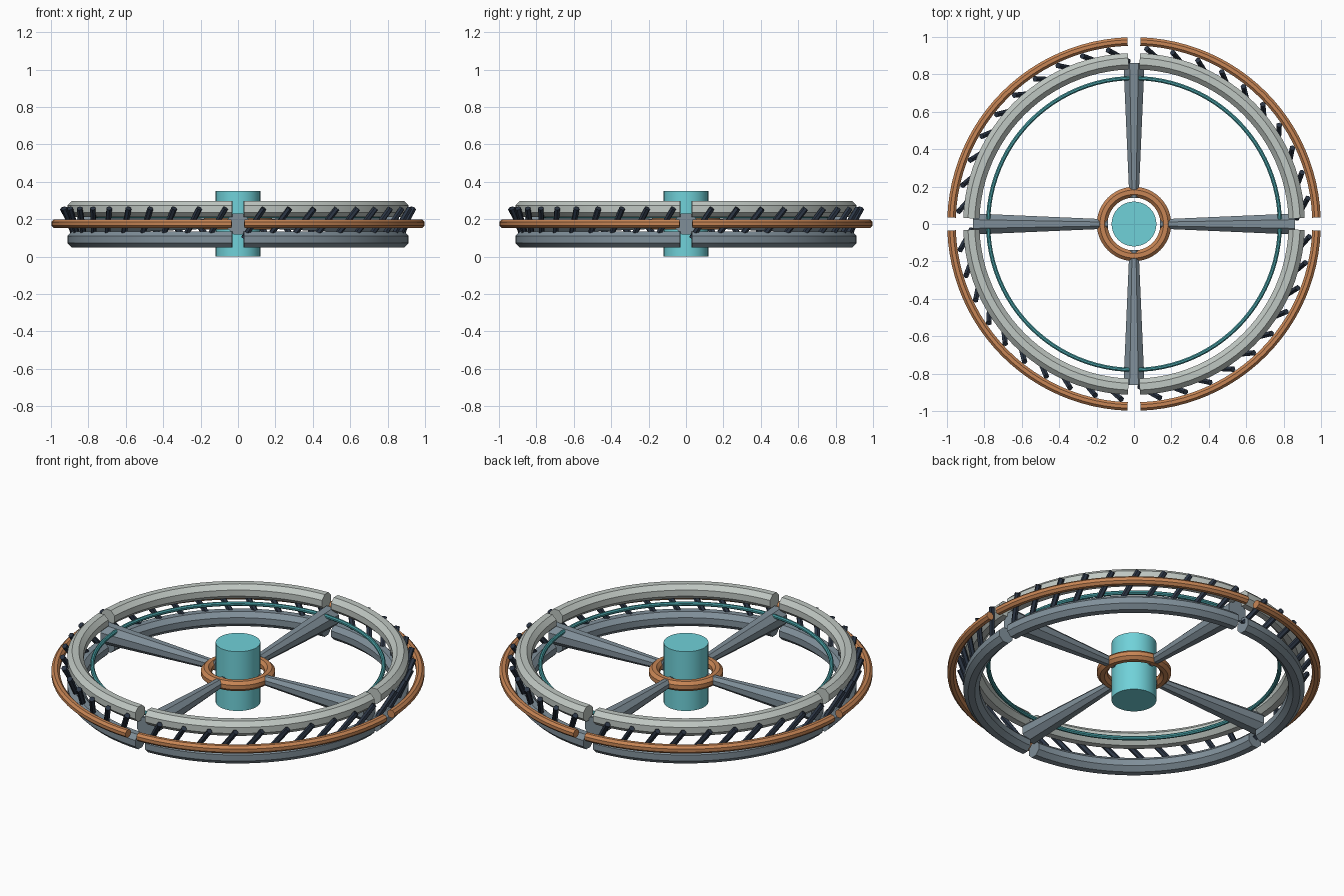
import bpy, bmesh
from math import sin, cos, radians, pi
from mathutils import Vector

cube = bpy.data.objects.get("Cube")
if cube:
    bpy.data.objects.remove(cube, do_unlink=True)

MID = 0.175      # height of the wheel's middle plane
GAP = 2.0        # half gap between rim segments, degrees
STRUTS = 10      # struts per quarter


def material(name, rgb):
    linear = [((c + 0.055) / 1.055) ** 2.4 for c in rgb] + [1]
    m = bpy.data.materials.new(name)
    m.use_nodes = True
    m.diffuse_color = linear
    m.node_tree.nodes["Principled BSDF"].inputs["Base Color"].default_value = linear
    return m


pale = material("pale grey", (0.75, 0.78, 0.76))
slate = material("slate grey", (0.50, 0.56, 0.60))
copper = material("copper", (0.78, 0.52, 0.33))
aqua = material("aqua", (0.44, 0.82, 0.85))
teal = material("dark teal", (0.28, 0.62, 0.64))
navy = material("dark navy", (0.17, 0.21, 0.27))


def polar(r, deg, z):
    return Vector((r * cos(radians(deg)), r * sin(radians(deg)), z))


def finish(name, bm, mat):
    bmesh.ops.recalc_face_normals(bm, faces=bm.faces[:])
    mesh = bpy.data.meshes.new(name)
    bm.to_mesh(mesh)
    bm.free()
    mesh.materials.append(mat)
    ob = bpy.data.objects.new(name, mesh)
    bpy.context.collection.objects.link(ob)
    bpy.context.view_layer.objects.active = ob
    for other in bpy.context.selected_objects:
        other.select_set(False)
    ob.select_set(True)
    bpy.ops.object.shade_smooth_by_angle(angle=radians(30))
    return ob


def sweep(name, major, minor, z, mat, start=0, end=360, sides=8, steps=96):
    """Round bar bent along an arc; capped unless it closes on itself."""
    bm = bmesh.new()
    closed = end - start >= 360
    rings = []
    for i in range(steps if closed else steps + 1):
        a = start + (end - start) * i / steps
        ring = []
        for j in range(sides):
            t = 2 * pi * (j + 0.5) / sides
            ring.append(bm.verts.new(polar(major + minor * cos(t), a, z + minor * sin(t))))
        rings.append(ring)
    for i in range(steps):
        a, b = rings[i], rings[(i + 1) % len(rings)]
        for j in range(sides):
            k = (j + 1) % sides
            bm.faces.new((a[j], a[k], b[k], b[j]))
    if not closed:
        bm.faces.new(rings[0])
        bm.faces.new(rings[-1])
    return finish(name, bm, mat)


def add_rod(bm, p, q, r1, r2, sides):
    """Tapered bar between two points."""
    axis = (q - p).normalized()
    u = axis.cross(Vector((0, 0, 1))).normalized()
    v = u.cross(axis)
    ends = []
    for c, r in ((p, r1), (q, r2)):
        angles = [2 * pi * (j + 0.5) / sides for j in range(sides)]
        ends.append([bm.verts.new(c + r * (u * cos(t) + v * sin(t))) for t in angles])
    a, b = ends
    for j in range(sides):
        k = (j + 1) % sides
        bm.faces.new((a[j], a[k], b[k], b[j]))
    bm.faces.new(a)
    bm.faces.new(b)


# Hub cylinder and the collar floating around it
bm = bmesh.new()
add = bmesh.ops.create_cone(bm, cap_ends=True, segments=32, radius1=0.12, radius2=0.12, depth=0.35)
bmesh.ops.translate(bm, verts=add["verts"], vec=(0, 0, MID))
finish("hub", bm, aqua)
sweep("hub_collar", 0.17, 0.031, MID, copper, steps=48)

# Thin continuous inner ring
sweep("inner_ring", 0.78, 0.012, 0.215, teal)

for q, side in enumerate(("left", "back", "right", "front")):
    base = 90 * q
    arc = dict(start=base + GAP, end=base + 90 - GAP, steps=24)

    # Rim segments
    sweep(f"upper_rim_{side}", 0.87, 0.047, 0.255, pale, **arc)
    sweep(f"lower_rim_{side}", 0.87, 0.047, 0.092, slate, **arc)
    sweep(f"outer_rail_{side}", 0.976, 0.0245, MID, copper, **arc)

    # Flaring spoke
    bm = bmesh.new()
    add_rod(bm, polar(0.14, base, MID), polar(0.86, base, MID), 0.027, 0.061, 8)
    finish(f"spoke_{side}", bm, slate)

    # Slanted struts leaning outward from the lower rim
    bm = bmesh.new()
    pitch = (90 - 2 * GAP) / STRUTS
    for k in range(STRUTS):
        a = base + GAP + pitch * k
        add_rod(bm, polar(0.87, a, 0.1), polar(0.94, a + 6.5, 0.258), 0.016, 0.016, 6)
    finish(f"struts_{side}", bm, navy)
